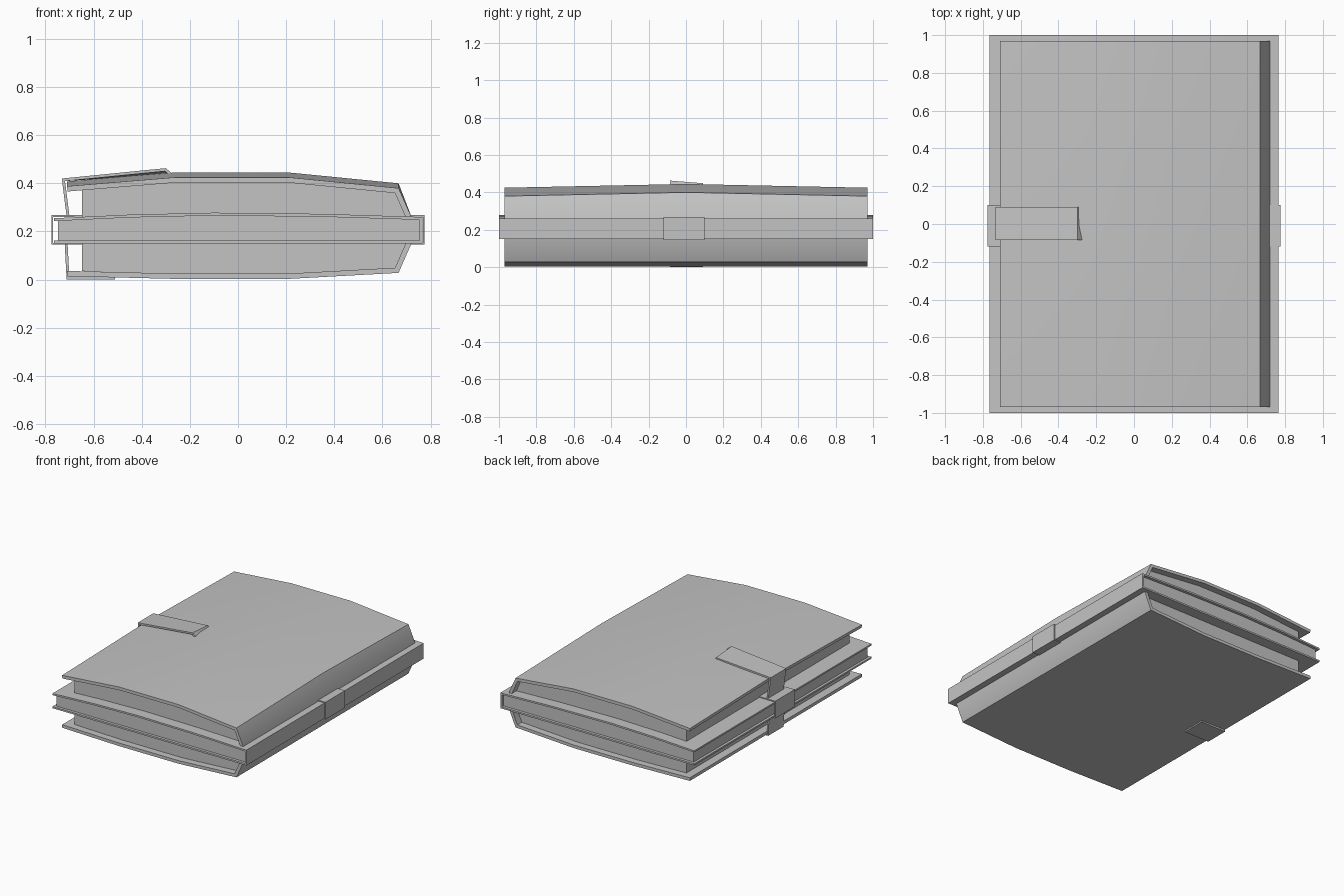
import bpy, bmesh, math
from mathutils import Vector

cube = bpy.data.objects.get("Cube")
if cube:
    bpy.data.objects.remove(cube, do_unlink=True)

grey = bpy.data.materials.new("plain_grey")
grey.use_nodes = True
colour = (0.55, 0.55, 0.55, 1)
grey.diffuse_color = colour
grey.node_tree.nodes["Principled BSDF"].inputs["Base Color"].default_value = colour


def inset(path, t, closed=False):
    """Mitred offset of a clockwise x-z path towards its inside."""
    pts = [Vector(p) for p in path]
    n = len(pts)
    normals = []
    for i in range(n):
        d = (pts[(i + 1) % n] - pts[i]).normalized()
        normals.append(Vector((d.y, -d.x)))
    out = []
    for i in range(n):
        a, b = normals[i - 1], normals[i]
        if not closed and i == 0:
            a = b
        if not closed and i == n - 1:
            b = a
        out.append(pts[i] + (a + b) * t / (1 + a.dot(b)))
    return out


def ribbon(name, outer, inner, ys, shift=None, closed=False):
    """Solid strip between two matching x-z paths, run along y."""
    bm = bmesh.new()
    rows = []
    for y in ys:
        row = []
        for path in (outer, inner):
            line = []
            for x, z in path:
                dx, dz = shift(x, z, y) if shift else (0, 0)
                line.append(bm.verts.new((x + dx, y, z + dz)))
            row.append(line)
        rows.append(row)
    n = len(outer)
    segments = [(i, (i + 1) % n) for i in range(n if closed else n - 1)]
    for r, s in zip(rows, rows[1:]):
        for k in (0, 1):
            for i, j in segments:
                bm.faces.new((r[k][i], r[k][j], s[k][j], s[k][i]))
        if not closed:
            for i in (0, n - 1):
                bm.faces.new((r[0][i], r[1][i], s[1][i], s[0][i]))
    for o, q in (rows[0], rows[-1]):
        for i, j in segments:
            bm.faces.new((o[i], o[j], q[j], q[i]))
    bmesh.ops.recalc_face_normals(bm, faces=bm.faces)
    mesh = bpy.data.meshes.new(name)
    bm.to_mesh(mesh)
    bm.free()
    mesh.materials.append(grey)
    obj = bpy.data.objects.new(name, mesh)
    bpy.context.collection.objects.link(obj)
    bpy.ops.object.select_all(action='DESELECT')
    obj.select_set(True)
    bpy.context.view_layer.objects.active = obj
    bpy.ops.object.shade_smooth_by_angle(angle=math.radians(25))
    return obj


def crown(x, z, y):
    """The upper cover rises a little towards the middle of its length."""
    return 0, (0.02 * (1 - abs(y) / 0.97) if z > 0.3 else 0)


def skew_tip(x, z, y):
    """The strap's loose tip is cut and lifted at a slant."""
    if x < -0.5 or y < 0:
        return 0, 0
    return (-0.02 if x > -0.28 else 0), -0.014


# Outer cover: one folded sheet with a creased spine on +x
cover = [(-0.71, 0.388), (-0.26, 0.425), (0.21, 0.425), (0.667, 0.38), (0.725, 0.25),
         (0.725, 0.16), (0.667, 0.028), (0.21, 0.003), (-0.26, 0.003), (-0.71, 0.014)]
ribbon("outer_cover", cover, inset(cover, 0.022), (-0.97, 0, 0.97), crown)

# Outer page block, fitted inside the cover
inside = inset(cover, 0.021)
inside[0].x = inside[-1].x = -0.648
inside[0].y += 0.005
ribbon("outer_pages", inside[:5], inside[:4:-1], (-0.92, 0, 0.92), crown)

# Slim middle book: bowed cover and its pages
slim = [(-0.765, 0.255), (-0.45, 0.27), (-0.1, 0.278), (0.35, 0.273), (0.766, 0.26),
        (0.766, 0.15), (-0.765, 0.15)]
ribbon("middle_cover", slim, inset(slim, 0.012), (-1, 1))
leaf = inset(slim, 0.011)
leaf[0].x = leaf[-1].x = -0.747
floor = [(p.x, leaf[-1].y) for p in leaf[:5]]
ribbon("middle_pages", leaf[:5], floor, (-0.98, 0.98))

# Thin loop around the middle book
loop = [(-0.775, 0.268), (0.775, 0.268), (0.775, 0.145), (-0.775, 0.145)]
ribbon("strap_loop", loop, inset(loop, 0.007, True), (-0.12, 0.1), closed=True)

# Closing straps above and below
upper = [(-0.712, 0.262), (-0.732, 0.42), (-0.30, 0.463), (-0.26, 0.43)]
ribbon("upper_strap", upper, inset(upper, 0.012), (-0.085, 0.09), skew_tip)
lower = [(-0.51, 0), (-0.712, 0), (-0.72, 0.15)]
ribbon("lower_strap", lower, inset(lower, 0.012), (-0.085, 0.09))
